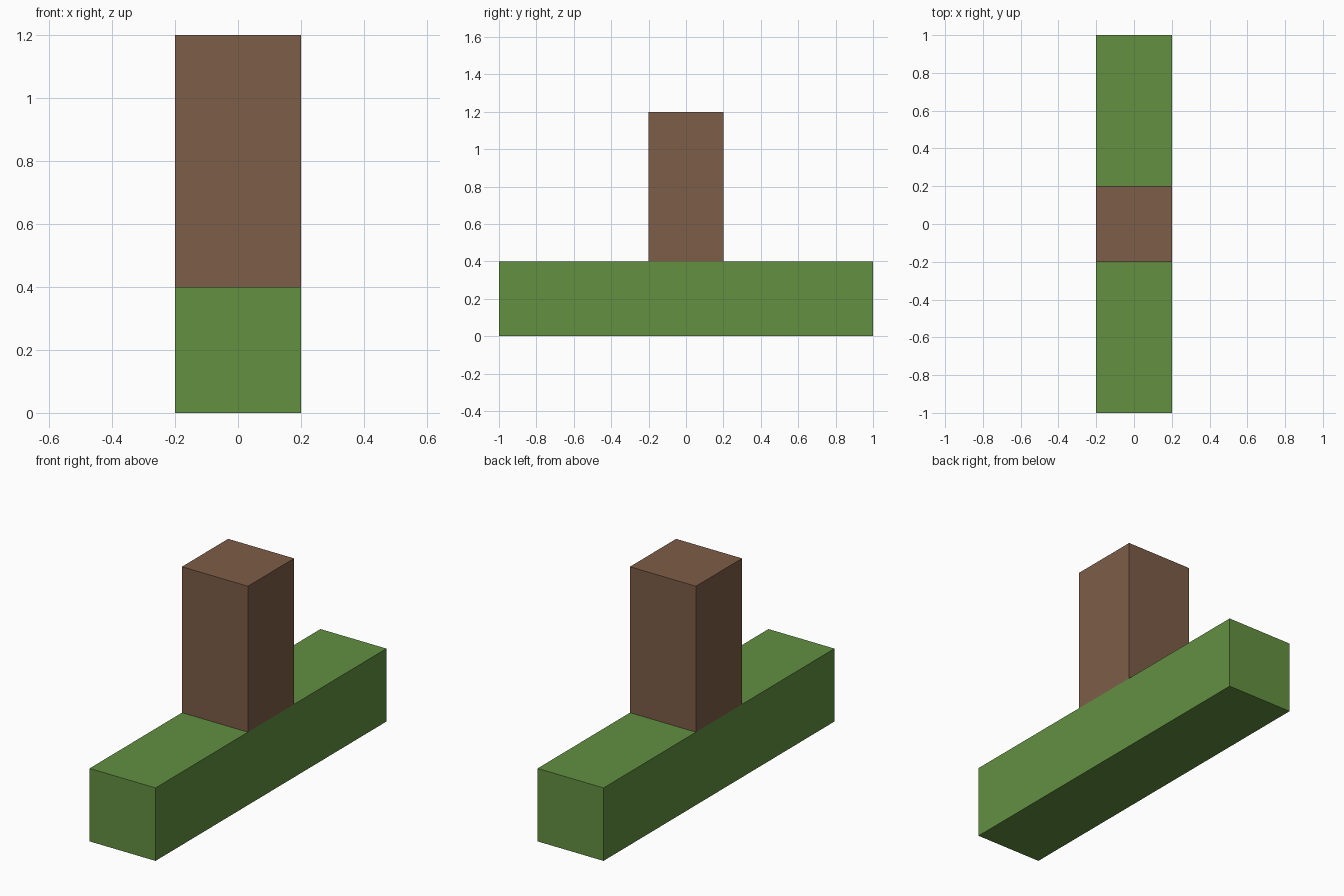
import bpy

default_cube = bpy.data.objects.get("Cube")
if default_cube:
    bpy.data.objects.remove(default_cube, do_unlink=True)


def make_material(name, rgb):
    mat = bpy.data.materials.new(name)
    mat.use_nodes = True
    mat.diffuse_color = (*rgb, 1)
    mat.node_tree.nodes["Principled BSDF"].inputs["Base Color"].default_value = (*rgb, 1)
    return mat


def make_block(name, size, bottom, mat):
    """Add a box centred on the z axis, standing at the given height."""
    bpy.ops.mesh.primitive_cube_add(size=1, location=(0, 0, bottom + size[2] / 2))
    block = bpy.context.object
    block.name = name
    block.scale = size
    bpy.ops.object.transform_apply(location=False, rotation=False, scale=True)
    block.data.materials.append(mat)
    return block


green = make_material("leaf green", (0.122, 0.279, 0.053))
brown = make_material("earth brown", (0.205, 0.109, 0.063))

# Long beam on the ground, with an upright post at its middle
WIDTH = 0.4
make_block("base_beam", (WIDTH, 2, WIDTH), 0, green)
make_block("upright_post", (WIDTH, WIDTH, 0.8), WIDTH, brown)
